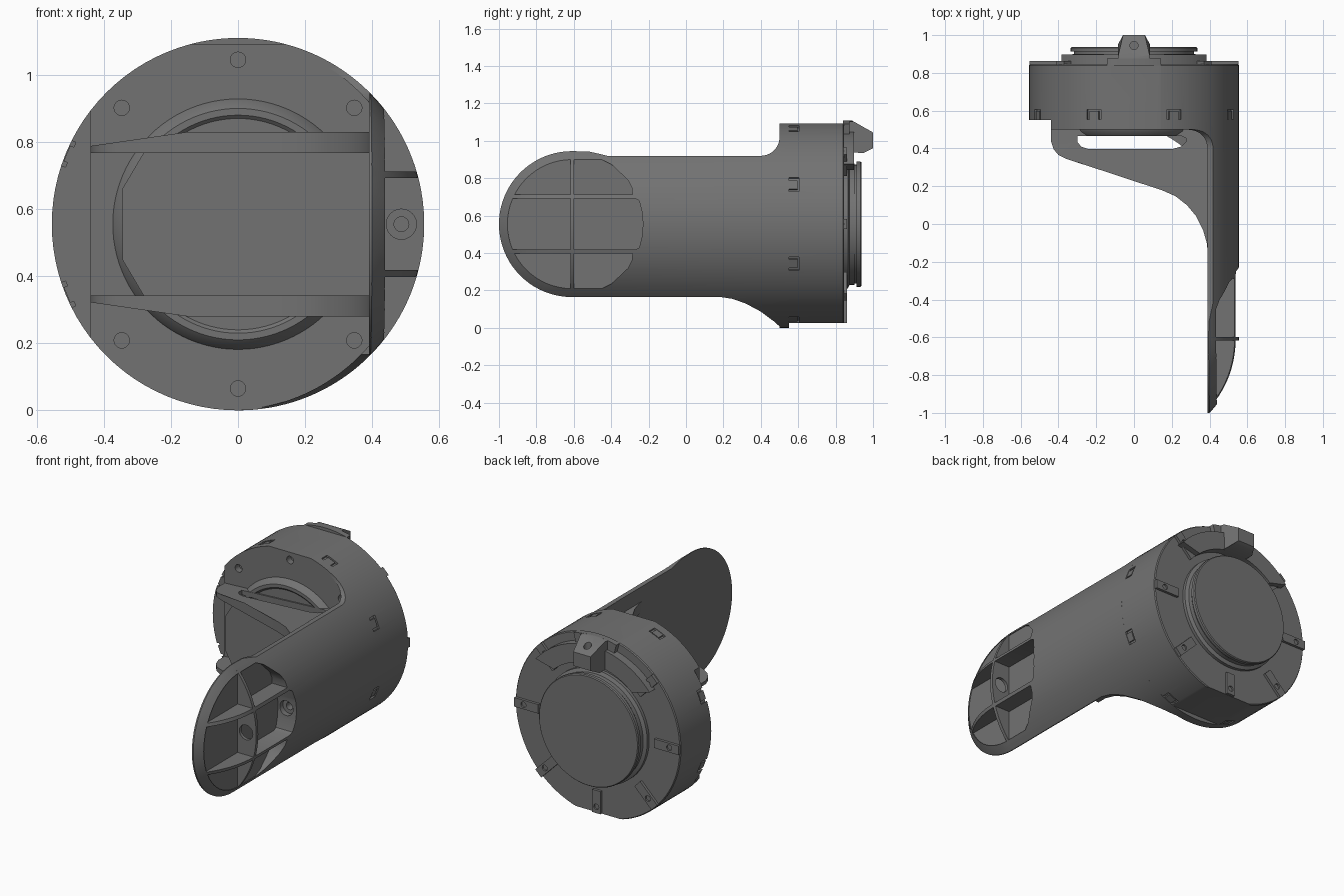
import bpy, bmesh
from math import sin, cos, radians, acos, degrees
from mathutils import Matrix

if "Cube" in bpy.data.objects:
    bpy.data.objects.remove(bpy.data.objects["Cube"])

CZ, R = 0.555, 0.555


def mesh_obj(name, bm):
    bmesh.ops.recalc_face_normals(bm, faces=bm.faces)
    me = bpy.data.meshes.new(name)
    bm.to_mesh(me)
    bm.free()
    ob = bpy.data.objects.new(name, me)
    bpy.context.collection.objects.link(ob)
    return ob


def prism(name, axis, pts, a, b):
    """Extrude a 2D outline along an axis: x takes (y,z), y takes (x,z), z takes (x,y)."""
    put = {'x': lambda p, t: (t, p[0], p[1]),
           'y': lambda p, t: (p[0], t, p[1]),
           'z': lambda p, t: (p[0], p[1], t)}[axis]
    bm = bmesh.new()
    lo = [bm.verts.new(put(p, a)) for p in pts]
    hi = [bm.verts.new(put(p, b)) for p in pts]
    bm.faces.new(lo)
    bm.faces.new(hi)
    n = len(pts)
    for i in range(n):
        j = (i + 1) % n
        bm.faces.new((lo[i], lo[j], hi[j], hi[i]))
    return mesh_obj(name, bm)


def box(name, x, y, z):
    return prism(name, 'z', [(x[0], y[0]), (x[1], y[0]), (x[1], y[1]), (x[0], y[1])], *z)


def arc(cx, cy, r, a0, a1, n):
    return [(cx + r * cos(radians(a0 + (a1 - a0) * i / n)),
             cy + r * sin(radians(a0 + (a1 - a0) * i / n))) for i in range(n + 1)]


def lathe(name, prof, x=0, z=CZ, n=96):
    """Solid of revolution about a y axis, profile of (radius, y)."""
    bm = bmesh.new()
    rings = [[bm.verts.new((p[0], y, p[1])) for p in arc(x, z, r, 0, 360, n)[:-1]] for r, y in prof]
    bm.faces.new(rings[0])
    bm.faces.new(rings[-1])
    for s, t in zip(rings, rings[1:]):
        for i in range(n):
            j = (i + 1) % n
            bm.faces.new((s[i], s[j], t[j], t[i]))
    return mesh_obj(name, bm)


def boolean(ob, cutter, op='DIFFERENCE'):
    m = ob.modifiers.new('cut', 'BOOLEAN')
    m.operation, m.object, m.solver = op, cutter, 'EXACT'
    dg = bpy.context.evaluated_depsgraph_get()
    me = bpy.data.meshes.new_from_object(ob.evaluated_get(dg))
    ob.modifiers.clear()
    ob.data = me
    bpy.data.objects.remove(cutter)


def radial_box(name, ang, r, w, y):
    ob = box(name, r, y, (-w / 2, w / 2))
    ob.data.transform(Matrix.Translation((0, 0, CZ)) @ Matrix.Rotation(-radians(ang), 4, 'Y'))
    return ob


def screw_hole(ob, a, r, y):
    boolean(ob, lathe('c', [(r, y[0]), (r, y[1])],
                      0.49 * cos(radians(a)), CZ + 0.49 * sin(radians(a)), 20))


# Drum housing, flattened slightly at top and bottom, with clip notches round the front rim
drum = lathe('drum', [(R, 0.55), (R, 0.84), (0.55, 0.846)])
boolean(drum, box('c', (-1, 1), (0.4, 1), (0.025, 1.092)), 'INTERSECT')
for k in range(8):
    a = 22.5 + 45 * k
    boolean(drum, radial_box('c', a, (0.54, 0.6), 0.08, (0.5, 0.605)))
    radial_box('clip_lug', a, (0.52, 0.552), 0.05, (0.55, 0.597))

# Screw tabs on the back face
for k in range(8):
    if k == 2:
        continue
    tab = radial_box('back_tab', 45 * k, (0.39, 0.552 if k != 6 else 0.528), 0.055, (0.83, 0.862))
    screw_hole(tab, 45 * k, 0.017, (0.852, 0.9))

# Round cap with a groove
lathe('back_cap', [(0.345, 0.84), (0.345, 0.865), (0.325, 0.875), (0.325, 0.9), (0.318, 0.9),
                   (0.318, 0.912), (0.335, 0.912), (0.335, 0.932), (0.33, 0.938)])

# Curved wing plate behind the latch, and a rim lip reaching the full circle
prism('latch_wing', 'y', arc(0, CZ, 0.5, 40, 140, 32) + arc(0, CZ, 0.39, 132, 48, 28), 0.84, 0.897)
prism('latch_lip', 'y', arc(0, CZ, R, 75, 105, 16) + arc(0, CZ, 0.48, 105, 75, 16), 0.84, 0.875)

# Latch block, narrowing toward the back
latch = prism('latch', 'x', [(0.84, 0.94), (0.84, 1.11), (0.885, 1.11), (1.0, 1.045),
                             (1.0, 0.96), (0.95, 0.935)], -0.085, 0.085)
for v in latch.data.vertices:
    if v.co.y > 0.99:
        v.co.x *= 0.68
boolean(latch, prism('c', 'z', arc(0, 0.945, 0.022, 0, 360, 20)[:-1], 1.0, 1.2))
boolean(latch, lathe('c', [(R, 0.8), (R, 1.1)]), 'INTERSECT')

# Front flange, cut straight on the left, with a raised round boss and screw holes
flange = lathe('flange', [(R, 0.5), (R, 0.552)])
boolean(flange, box('c', (-0.44, 1), (0, 1), (-1, 1.092)), 'INTERSECT')
for a in (45, 90, 135, 225, 270, 315):
    screw_hole(flange, a, 0.023, (0.4, 0.54))
lathe('flange_boss', [(0.375, 0.505), (0.37, 0.49), (0.345, 0.466), (0.325, 0.466), (0.315, 0.475)])

# Arm: cylinder segment with flat inside, flaring as a tapering shell into the flange
h = degrees(acos(0.42 / R))
arm = prism('arm', 'y', arc(0, CZ, R, -90, 90, 72) + arc(-0.03, CZ, R, 86.5, h, 20)
            + arc(-0.03, CZ, R, -h, -86.5, 20), -1.05, 0.552)
side = (arc(-0.61, CZ, 0.39, 90, 270, 40)
        + [(0.18, 0.166), (0.25, 0.155), (0.32, 0.13), (0.4, 0.087), (0.47, 0.035), (0.505, 0.004),
           (0.51, -0.02), (0.6, -0.02), (0.6, 1.092), (0.5, 1.092)]
        + arc(0.4, 1.02, 0.1, 0, -90, 10) + [(-0.42, 0.92), (-0.46, 0.93), (-0.52, 0.943)])
boolean(arm, prism('c', 'x', side, -0.1, 0.8), 'INTERSECT')
boolean(arm, box('c', (-0.2, 0.39), (-1.2, 0.12), (0, 1.2)))
# spherical tip: trim everything outside a ball centred on the axis
shell = box('c', (0.2, 0.8), (-1.2, -0.618), (0, 1.2))
boolean(shell, lathe('c2', [(R * cos(radians(a)), -0.615 + R * sin(radians(a)))
                            for a in range(-88, 90, 4)]))
boolean(arm, shell)
# pockets separated by ribs
pocket = prism('c', 'x', arc(-0.61, CZ, 0.345, 90, 270, 32)
               + [(-0.45, 0.21), (-0.4, 0.235), (-0.31, 0.32), (-0.29, 0.36), (-0.285, 0.41), (-0.25, 0.43),
                  (-0.235, 0.49), (-0.23, CZ), (-0.235, 0.62), (-0.25, 0.68), (-0.285, 0.7), (-0.29, 0.75),
                  (-0.31, 0.79), (-0.4, 0.875), (-0.45, 0.9)], 0.43, 0.8)
for z in (0.408, 0.702):
    boolean(pocket, box('c2', (0, 1), (-2, 1), (z - 0.01, z + 0.01)))
boolean(pocket, box('c2', (0, 1), (-0.618, -0.598), (0, 2)))
boolean(arm, pocket)
# bolt holes through the cross rib and into the pocket end wall
boolean(arm, lathe('c', [(0.045, -0.66), (0.045, -0.56)], 0.487, CZ, 24))
boolean(arm, lathe('c', [(0.045, -0.3), (0.045, -0.2), (0.022, -0.2), (0.022, -0.1)], 0.487, CZ, 24))

# Two slotted gussets joining arm and flange, tapering to the left
gusset = ([(-0.44, 0.51), (-0.44, 0.44), (-0.425, 0.395), (-0.4, 0.365), (-0.36, 0.345), (-0.15, 0.277),
           (0.15, 0.178), (0.22, 0.147), (0.28, 0.1), (0.33, 0.04), (0.365, -0.03), (0.385, -0.1),
           (0.391, -0.15), (0.41, -0.15), (0.41, 0.51)])
slot = [(-0.3, 0.465), (-0.3, 0.435), (-0.28, 0.41), (-0.24, 0.396), (0.2, 0.396), (0.25, 0.41),
        (0.275, 0.435), (0.275, 0.455), (0.25, 0.466)]
for s in (1, -1):
    g = prism('gusset', 'z', gusset, CZ + s * 0.212, CZ + s * 0.275)
    for v in g.data.vertices:
        t = min(1, max(0, (-0.15 - v.co.x) / 0.29))
        if abs(v.co.z - CZ) > 0.25:
            v.co.z -= s * 0.042 * t
    boolean(g, prism('c', 'z', slot, -1, 2))

# Web plate between the gussets
prism('web_plate', 'y', [(-0.345, 0.45), (-0.28, 0.34), (0.4, 0.34), (0.4, 0.77), (-0.28, 0.77), (-0.345, 0.66)],
      0.372, 0.394)

# Dark grey finish, smooth shading with sharp edges kept
dark = bpy.data.materials.new('dark_grey')
dark.diffuse_color = (0.17, 0.17, 0.17, 1)
dark.use_nodes = True
dark.node_tree.nodes["Principled BSDF"].inputs["Base Color"].default_value = dark.diffuse_color
for ob in bpy.data.objects:
    ob.data.materials.clear()
    ob.data.materials.append(dark)
bpy.ops.object.select_all(action='SELECT')
bpy.context.view_layer.objects.active = drum
bpy.ops.object.shade_smooth_by_angle(angle=radians(30))
